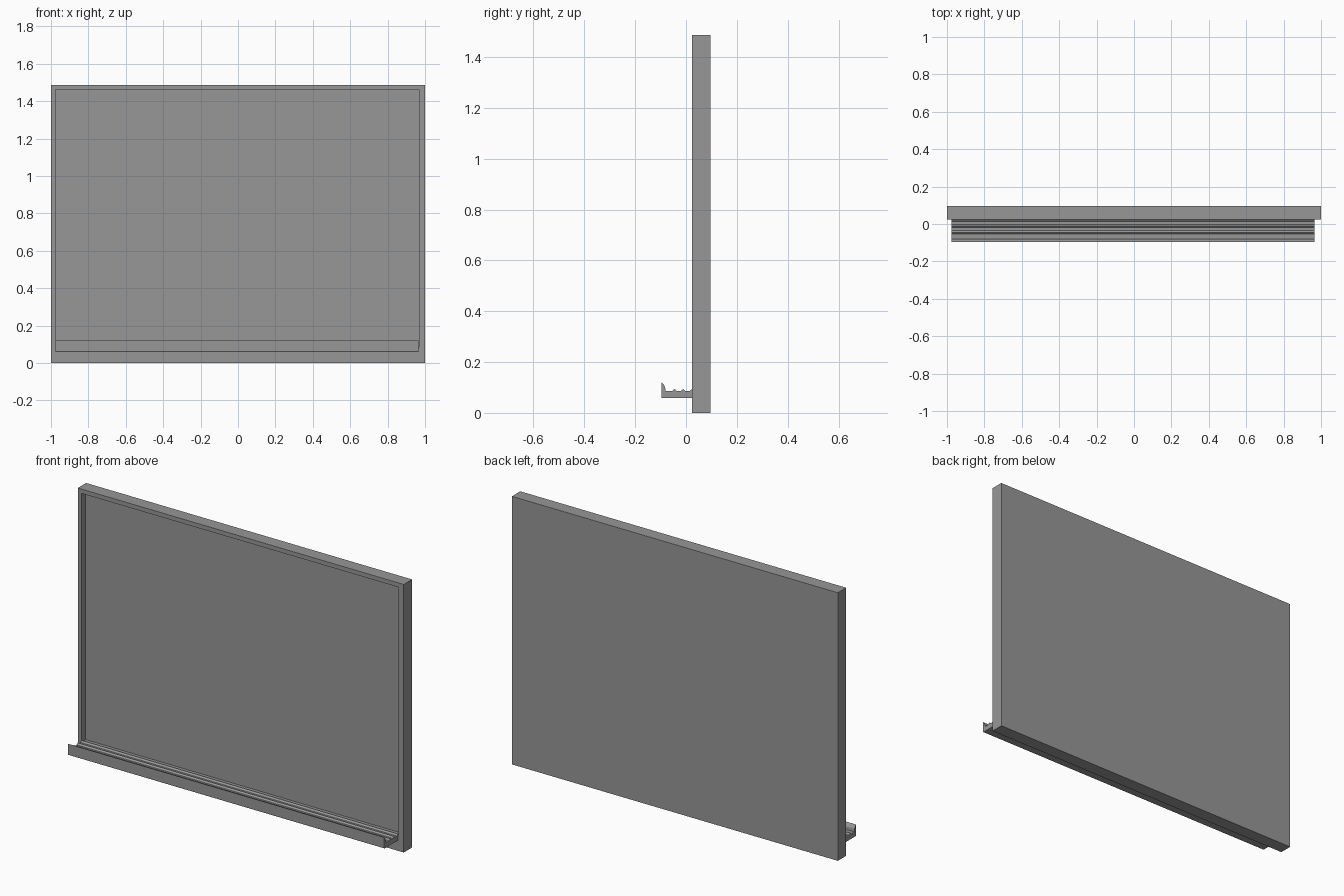
import bpy, bmesh
from mathutils import Vector

if "Cube" in bpy.data.objects:
    bpy.data.objects.remove(bpy.data.objects["Cube"])

grey = bpy.data.materials.new("dark_grey")
grey.diffuse_color = (0.31, 0.31, 0.31, 1)
grey.use_nodes = True
grey.node_tree.nodes["Principled BSDF"].inputs["Base Color"].default_value = grey.diffuse_color


def finish(bm, name):
    bmesh.ops.recalc_face_normals(bm, faces=bm.faces)
    mesh = bpy.data.meshes.new(name)
    bm.to_mesh(mesh)
    bm.free()
    mesh.materials.append(grey)
    ob = bpy.data.objects.new(name, mesh)
    bpy.context.collection.objects.link(ob)
    return ob


# Framed board: a slab whose front face is inset and pushed in as the writing surface
Y_BACK, Y_FRONT, Y_PANEL = 0.097, 0.024, 0.058
HEIGHT = 1.487
LEFT, RIGHT, BOTTOM, TOP = -0.976, 0.969, 0.085, 1.463

bm = bmesh.new()
bmesh.ops.create_cube(bm, size=1)
for v in bm.verts:
    v.co = Vector((v.co.x * 2,
                   Y_FRONT if v.co.y < 0 else Y_BACK,
                   0 if v.co.z < 0 else HEIGHT))
bm.normal_update()
front = next(f for f in bm.faces if f.normal.y < -0.9)
bmesh.ops.inset_region(bm, faces=[front], thickness=0.02)
for v in front.verts:
    v.co = Vector((LEFT if v.co.x < 0 else RIGHT, Y_FRONT,
                   BOTTOM if v.co.z < HEIGHT / 2 else TOP))
panel = bmesh.ops.extrude_discrete_faces(bm, faces=[front])["faces"][0]
for v in panel.verts:
    v.co.y = Y_PANEL
finish(bm, "framed_board")

# Pen tray: side profile with front lip and small ridges, swept along x
floor = 0.086
profile = [(Y_FRONT, 0.058), (-0.092, 0.058), (-0.0955, 0.0595), (-0.097, 0.063),
           (-0.097, 0.121), (-0.093, 0.118), (-0.086, 0.109), (-0.082, 0.102),
           (-0.081, floor)]
for y in (-0.045, -0.011):
    profile += [(y - 0.009, floor), (y, floor + 0.008), (y + 0.009, floor)]
profile += [(0.014, floor), (Y_FRONT, floor + 0.008)]

bm = bmesh.new()
end = bm.faces.new([bm.verts.new((LEFT, y, z)) for y, z in profile])
swept = bmesh.ops.extrude_face_region(bm, geom=[end])["geom"]
for v in swept:
    if isinstance(v, bmesh.types.BMVert):
        v.co.x = 0.965
finish(bm, "pen_tray")
